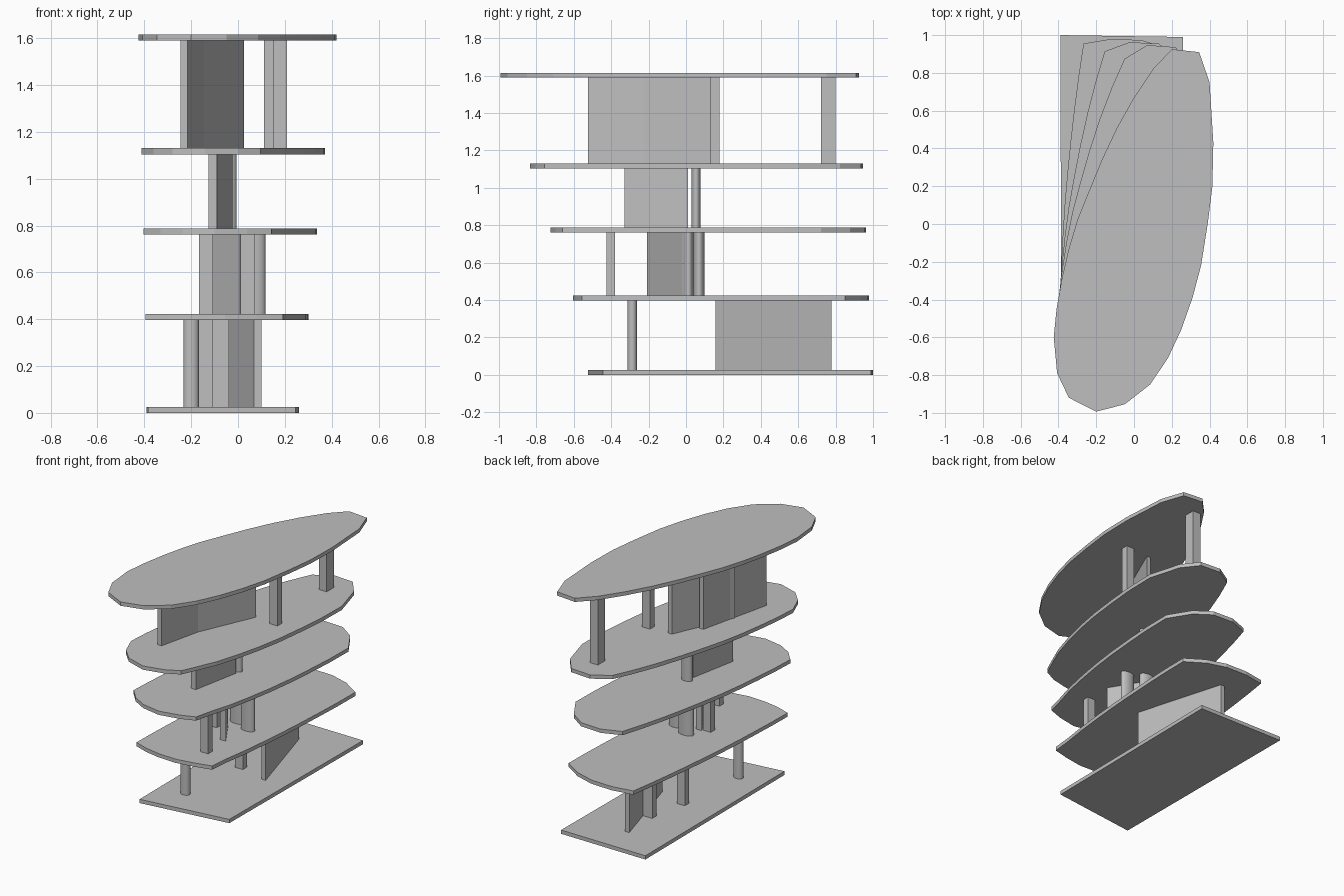
import bpy, bmesh
from mathutils import Vector

if "Cube" in bpy.data.objects:
    bpy.data.objects.remove(bpy.data.objects["Cube"], do_unlink=True)

grey = bpy.data.materials.new("light grey")
grey.use_nodes = True
grey.diffuse_color = (0.52, 0.52, 0.52, 1)
grey.node_tree.nodes["Principled BSDF"].inputs["Base Color"].default_value = (0.52, 0.52, 0.52, 1)


def extrude(name, outline, z0, z1):
    """Closed prism standing on a flat outline."""
    bm = bmesh.new()
    face = bm.faces.new([bm.verts.new((x, y, z0)) for x, y in outline])
    new = bmesh.ops.extrude_face_region(bm, geom=[face])["geom"]
    top = [v for v in new if isinstance(v, bmesh.types.BMVert)]
    bmesh.ops.translate(bm, verts=top, vec=(0, 0, z1 - z0))
    bmesh.ops.recalc_face_normals(bm, faces=bm.faces)
    mesh = bpy.data.meshes.new(name)
    bm.to_mesh(mesh)
    bm.free()
    mesh.materials.append(grey)
    obj = bpy.data.objects.new(name, mesh)
    bpy.context.collection.objects.link(obj)
    return obj


def post(name, level, x, y, w=0.06, d=0.046):
    """Rectangular column centred on x, y."""
    a, b = w / 2, d / 2
    extrude(name, [(x - a, y - b), (x + a, y - b), (x + a, y + b), (x - a, y + b)], *storey(level))


def wall(name, level, start, end, t=0.033):
    """Slanted wall between two points, cut square to the y axis."""
    (x0, y0), (x1, y1) = start, end
    a = t / 2
    extrude(name, [(x0 - a, y0), (x0 + a, y0), (x1 + a, y1), (x1 - a, y1)], *storey(level))


def round_column(name, level, x, y, rx, ry):
    """Smooth oval column."""
    z0, z1 = storey(level)
    bpy.ops.mesh.primitive_cylinder_add(vertices=32, radius=1, depth=1, location=(x, y, (z0 + z1) / 2))
    obj = bpy.context.object
    obj.name = name
    obj.scale = (rx, ry, z1 - z0)
    bpy.ops.object.transform_apply(location=False, rotation=False, scale=True)
    obj.data.materials.append(grey)
    bpy.ops.object.shade_smooth_by_angle()


# Floor levels (underside of each slab)
THICK = 0.026
LEVELS = [0, 0.397, 0.761, 1.104, 1.589]


def storey(i):
    return LEVELS[i] + THICK, LEVELS[i + 1]


# Four runs of the oval roof outline, each matched to one edge of the base
ROOF = [
    [(-.425, -.6), (-.41, -.45), (-.38, -.28), (-.345, -.13), (-.3, .02), (-.24, .17),
     (-.17, .34), (-.09, .51), (0, .67)],
    [(.1, .82), (.2, .925), (.345, .91), (.4, .75)],
    [(.42, .43), (.415, .2), (.39, 0), (.355, -.22), (.31, -.39), (.25, -.56), (.18, -.71), (.085, -.85)],
    [(.03, -.893), (-.05, -.955), (-.2, -.993), (-.345, -.92), (-.407, -.79)],
]
BASE = [(-.385, -.523), (-.39, 1), (.26, .99), (.245, -.445)]

# Slabs blend from the four-sided base to the oval roof
names = ["base_slab", "first_slab", "second_slab", "third_slab", "roof_slab"]
for name, z in zip(names, LEVELS):
    t = z / LEVELS[-1]
    outline = []
    for i, run in enumerate(ROOF):
        a, b = Vector(BASE[i]), Vector(BASE[(i + 1) % 4])
        for k, p in enumerate(run):
            outline.append(a.lerp(b, k / len(run)).lerp(Vector(p), t))
    if t == 0:
        outline = BASE
    extrude(name, outline, z, z + THICK)

# Ground storey
round_column("ground_round_column", 0, -.2, -.287, .033, .026)
wall("ground_wall", 0, (.084, .158), (-.095, .777))
post("ground_front_post", 0, -.138, .23)
post("ground_back_post", 0, -.074, .5, .07)

# First storey
post("first_front_post", 1, .04, -.402)
post("first_side_post", 1, -.137, -.054)
wall("first_wall", 1, (.03, -.208), (-.085, -.02), .045)
round_column("first_left_column", 1, .067, .013, .05, .027)
round_column("first_right_column", 1, -.05, .07, .055, .03)

# Second storey
wall("second_wall", 2, (-.108, -.33), (-.042, .01), .036)
round_column("second_round_column", 2, -.045, .054, .039, .024)

# Top storey
wall("top_outer_wall", 3, (-.23, -.525), (-.11, -.01), .03)
wall("top_inner_wall", 3, (-.175, -.26), (.01, .16), .03)
post("top_middle_post", 3, .18, .155, .06, .048)
post("top_back_post", 3, .142, .76, .06, .078)
